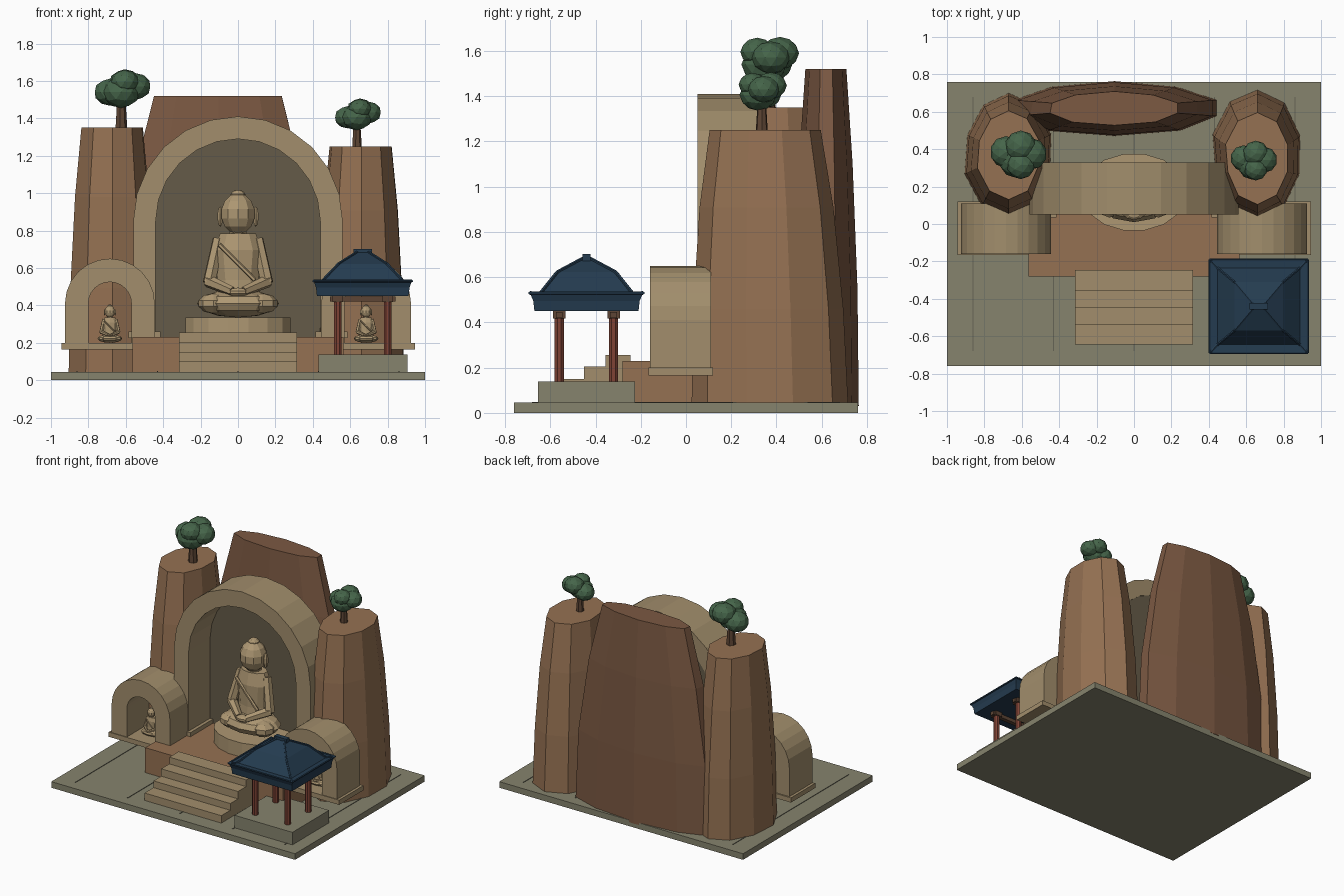
import bpy, bmesh, math, random
from mathutils import Vector, Matrix

if "Cube" in bpy.data.objects:
    bpy.data.objects.remove(bpy.data.objects["Cube"])

random.seed(4)


def material(name, rgb):
    m = bpy.data.materials.new(name)
    m.diffuse_color = (*rgb, 1)
    m.use_nodes = True
    m.node_tree.nodes["Principled BSDF"].inputs["Base Color"].default_value = m.diffuse_color
    return m


STONE = material("paving", (0.24, 0.23, 0.155))
JOINT = material("paving_joint", (0.13, 0.125, 0.09))
ROCK = material("rock", (0.30, 0.165, 0.085))
DARK_ROCK = material("dark_rock", (0.20, 0.10, 0.055))
SAND = material("sandstone", (0.36, 0.27, 0.15))
STATUE = material("statue_stone", (0.42, 0.31, 0.17))
SHADE = material("niche_shade", (0.13, 0.105, 0.065))
RED = material("red_wood", (0.21, 0.055, 0.035))
WOOD = material("brown_wood", (0.11, 0.06, 0.035))
TILE = material("roof_tile", (0.018, 0.045, 0.08))
LEAF = material("leaves", (0.06, 0.13, 0.068))


def finish(name, bm, mat):
    bmesh.ops.recalc_face_normals(bm, faces=bm.faces)
    me = bpy.data.meshes.new(name)
    bm.to_mesh(me)
    bm.free()
    me.materials.append(mat)
    ob = bpy.data.objects.new(name, me)
    bpy.context.collection.objects.link(ob)
    return ob


def loft(name, rings, mat):
    """Skin a stack of equal-length point rings and cap both ends."""
    bm = bmesh.new()
    vs = [[bm.verts.new(p) for p in r] for r in rings]
    n = len(vs[0])
    for a, b in zip(vs, vs[1:]):
        for i in range(n):
            j = (i + 1) % n
            bm.faces.new((a[i], a[j], b[j], b[i]))
    bm.faces.new(vs[0][::-1])
    bm.faces.new(vs[-1])
    return finish(name, bm, mat)


def rect(cx, cy, hx, hy, z):
    return [(cx + sx * hx, cy + sy * hy, z) for sx, sy in ((-1, -1), (1, -1), (1, 1), (-1, 1))]


def box(name, x0, x1, y0, y1, z0, z1, mat):
    c = ((x0 + x1) / 2, (y0 + y1) / 2, (x1 - x0) / 2, (y1 - y0) / 2)
    return loft(name, [rect(*c, z0), rect(*c, z1)], mat)


def oval(cx, cy, rx, ry, z, n):
    return [(cx + rx * math.cos(t), cy + ry * math.sin(t), z)
            for t in (2 * math.pi * (i + 0.5) / n for i in range(n))]


def tube(name, p, q, r0, r1, mat, n=6):
    p, q = Vector(p), Vector(q)
    rot = (q - p).to_track_quat('Z', 'Y').to_matrix()
    return loft(name, [[c + rot @ Vector(v) for v in oval(0, 0, r, r, 0, n)]
                       for c, r in ((p, r0), (q, r1))], mat)


def ball(name, c, r, mat, u=10, v=6):
    bm = bmesh.new()
    bmesh.ops.create_uvsphere(bm, u_segments=u, v_segments=v, radius=1,
                              matrix=Matrix.Translation(c) @ Matrix.Diagonal((*r, 1)))
    return finish(name, bm, mat)


def rock(name, cx, cy, rx, ry, top, end, mat, shift=0, n=10):
    """Tapering faceted pillar with slightly irregular corners."""
    wob = [random.uniform(0.94, 1.03) for _ in range(n)]
    rings = []
    for f, s in ((0, 1), (0.35, 0.96), (0.72, 1 - 0.5 * (1 - end)), (1, end)):
        ring = oval(cx, cy + shift * f, rx * s, ry * s, 0.03 + f * (top - 0.03), n)
        rings.append([(cx + (x - cx) * w * k, cy + (y - cy) * w * k, z)
                      for (x, y, z), w in zip(ring, wob) for k in (1.03,)])
    return loft(name, rings, mat)


def arch_path(cx, r, zc, z0, n=12):
    arc = [(cx + r * math.cos(math.pi * i / n), zc + r * math.sin(math.pi * i / n)) for i in range(n + 1)]
    return [(cx + r, z0)] + arc + [(cx - r, z0)]


def arch(name, cx, ro, ri, zc, z0, y0, y1):
    rings = [[(xo, y0, zo), (xo, y1, zo), (xi, y1, zi), (xi, y0, zi)]
             for (xo, zo), (xi, zi) in zip(arch_path(cx, ro, zc, z0), arch_path(cx, ri, zc, z0))]
    return loft(name, rings, SAND)


def statue(name, x, y, z, s):
    """Seated figure; local origin on the seat."""
    def P(a, b, c):
        return (x + a * s, y + b * s, z + c * s)

    def R(*r):
        return tuple(v * s for v in r)

    ball(name + "_crossed_legs", P(0, -0.01, 0.075), R(0.22, 0.15, 0.075), STATUE, 12, 6)
    body = ((0.08, 0.13, 0.09), (0.2, 0.115, 0.08), (0.36, 0.135, 0.085), (0.45, 0.10, 0.065))
    loft(name + "_torso", [[P(*p) for p in oval(0, 0.02, rx, ry, h, 10)] for h, rx, ry in body], STATUE)
    tube(name + "_neck", P(0, 0.02, 0.43), P(0, 0.02, 0.49), 0.05 * s, 0.05 * s, STATUE, 8)
    ball(name + "_head", P(0, 0.01, 0.555), R(0.095, 0.095, 0.11), STATUE, 10, 7)
    ball(name + "_topknot", P(0, 0.015, 0.65), R(0.042, 0.042, 0.033), STATUE, 8, 5)
    tube(name + "_sash", P(-0.10, -0.05, 0.39), P(0.09, -0.07, 0.20), 0.012 * s, 0.012 * s, STATUE)
    ball(name + "_hands", P(0, -0.115, 0.135), R(0.06, 0.035, 0.025), STATUE, 8, 5)
    for k, side in ((-1, "left"), (1, "right")):
        ball(f"{name}_{side}_ear", P(k * 0.095, 0.02, 0.54), R(0.017, 0.022, 0.055), STATUE, 6, 5)
        tube(f"{name}_{side}_upper_arm", P(k * 0.105, 0.02, 0.42), P(k * 0.155, -0.02, 0.185),
             0.032 * s, 0.036 * s, STATUE)
        tube(f"{name}_{side}_forearm", P(k * 0.16, -0.015, 0.195), P(k * 0.03, -0.115, 0.14),
             0.035 * s, 0.026 * s, STATUE)
        ball(f"{name}_{side}_knee", P(k * 0.13, -0.06, 0.075), R(0.085, 0.08, 0.055), STATUE, 8, 5)


def tree(name, x, y, z, s):
    tube(name + "_trunk", (x, y, z - 0.02), (x, y, z + 0.14 * s), 0.034 * s, 0.024 * s, WOOD, 7)
    bm = bmesh.new()
    for dx, dy, dz, r in ((0, -0.02, 0.19, 0.10), (0.075, 0.01, 0.22, 0.085), (-0.06, 0.02, 0.19, 0.085),
                          (0.02, 0.05, 0.24, 0.085), (0.02, -0.05, 0.245, 0.075)):
        c = (x + dx * s, y + dy * s, z + dz * s)
        bmesh.ops.create_icosphere(bm, subdivisions=2, radius=r * s,
                                   matrix=Matrix.Translation(c) @ Matrix.Diagonal((1, 1, 0.85, 1)))
    finish(name + "_foliage", bm, LEAF)


# Ground slab with thin joints
box("ground_slab", -1, 1, -0.76, 0.76, 0, 0.045, STONE)
for i in range(5):
    jx = -0.86 + 0.43 * i
    box(f"ground_joint_{i}", jx - 0.003, jx + 0.003, -0.68, 0.68, 0.04, 0.048, JOINT)

# Cliffs
rock("back_cliff", -0.105, 0.62, 0.58, 0.143, 1.52, 0.62, DARK_ROCK)
rock("left_cliff", -0.67, 0.375, 0.235, 0.33, 1.35, 0.71, ROCK)
rock("right_cliff", 0.66, 0.37, 0.24, 0.335, 1.25, 0.71, ROCK, -0.02)
tree("left_tree", -0.625, 0.365, 1.35, 1.0)
tree("right_tree", 0.635, 0.335, 1.25, 0.82)

# Terrace and stairs
box("terrace", -0.565, 0.565, -0.28, 0.33, 0.04, 0.23, ROCK)
for i, (y0, top) in enumerate(((-0.645, 0.10), (-0.54, 0.15), (-0.45, 0.205), (-0.355, 0.255))):
    box(f"step_{i}", -0.315, 0.315, y0, -0.245, 0.04, top, SAND)

# Main niche
arch("main_arch", 0, 0.56, 0.44, 0.85, 0.23, 0.05, 0.33)
panel = arch_path(0, 0.45, 0.85, 0.23)
loft("niche_back_wall", [[(px, y, pz) for px, pz in panel] for y in (0.30, 0.325)], SHADE)
for k, side in ((-1, "left"), (1, "right")):
    a, b = sorted((k * 0.415, k * 0.585))
    box(f"main_arch_{side}_foot", a, b, 0.035, 0.33, 0.225, 0.26, SAND)
loft("pedestal", [oval(0, 0.17, r, r * 0.73, z, 16) for r, z in ((0.285, 0.23), (0.285, 0.335))], STATUE)
statue("large_statue", 0, 0.17, 0.335, 1.0)

# Side niches
for k, side in ((-1, "left"), (1, "right")):
    cx = k * 0.685
    arch(f"{side}_niche_arch", cx, 0.24, 0.115, 0.41, 0.195, -0.16, 0.11)
    box(f"{side}_niche_sill", cx - 0.26, cx + 0.26, -0.165, 0.12, 0.165, 0.2, SAND)
    statue(f"{side}_small_statue", cx, -0.04, 0.2, 0.3)

# Pavilion
PX, PY = 0.667, -0.44
box("pavilion_base", 0.43, 0.905, -0.655, -0.225, 0.04, 0.138, STONE)
for sy, row in ((-1, "front"), (1, "back")):
    y = PY + sy * 0.12
    box(f"pavilion_{row}_beam", PX - 0.175, PX + 0.175, y - 0.015, y + 0.015, 0.42, 0.447, WOOD)
    for sx, side in ((-1, "left"), (1, "right")):
        x = PX + sx * 0.133
        tube(f"pavilion_{row}_{side}_post", (x, y, 0.13), (x, y, 0.45), 0.022, 0.022, RED, 8)
        box(f"pavilion_{row}_{side}_bracket", x - 0.028, x + 0.028, y - 0.028, y + 0.028, 0.417, 0.45, WOOD)
roof = ((0.245, 0.23, 0.45), (0.25, 0.235, 0.495), (0.262, 0.25, 0.53),
        (0.22, 0.205, 0.528), (0.13, 0.13, 0.622), (0.03, 0.012, 0.685))
loft("pavilion_roof", [rect(PX, PY, *r) for r in roof], TILE)
corners = [rect(PX, PY, *r) for r in roof[2:]]
for i in range(4):
    for j in range(3):
        tube(f"roof_hip_ridge_{i}_{j}", corners[j][i], corners[j + 1][i], 0.008, 0.008, TILE)
    tube(f"roof_eave_trim_{i}", corners[0][i], corners[0][(i + 1) % 4], 0.007, 0.007, TILE)
box("roof_ridge_cap", PX - 0.05, PX + 0.05, PY - 0.018, PY + 0.018, 0.67, 0.702, TILE)
